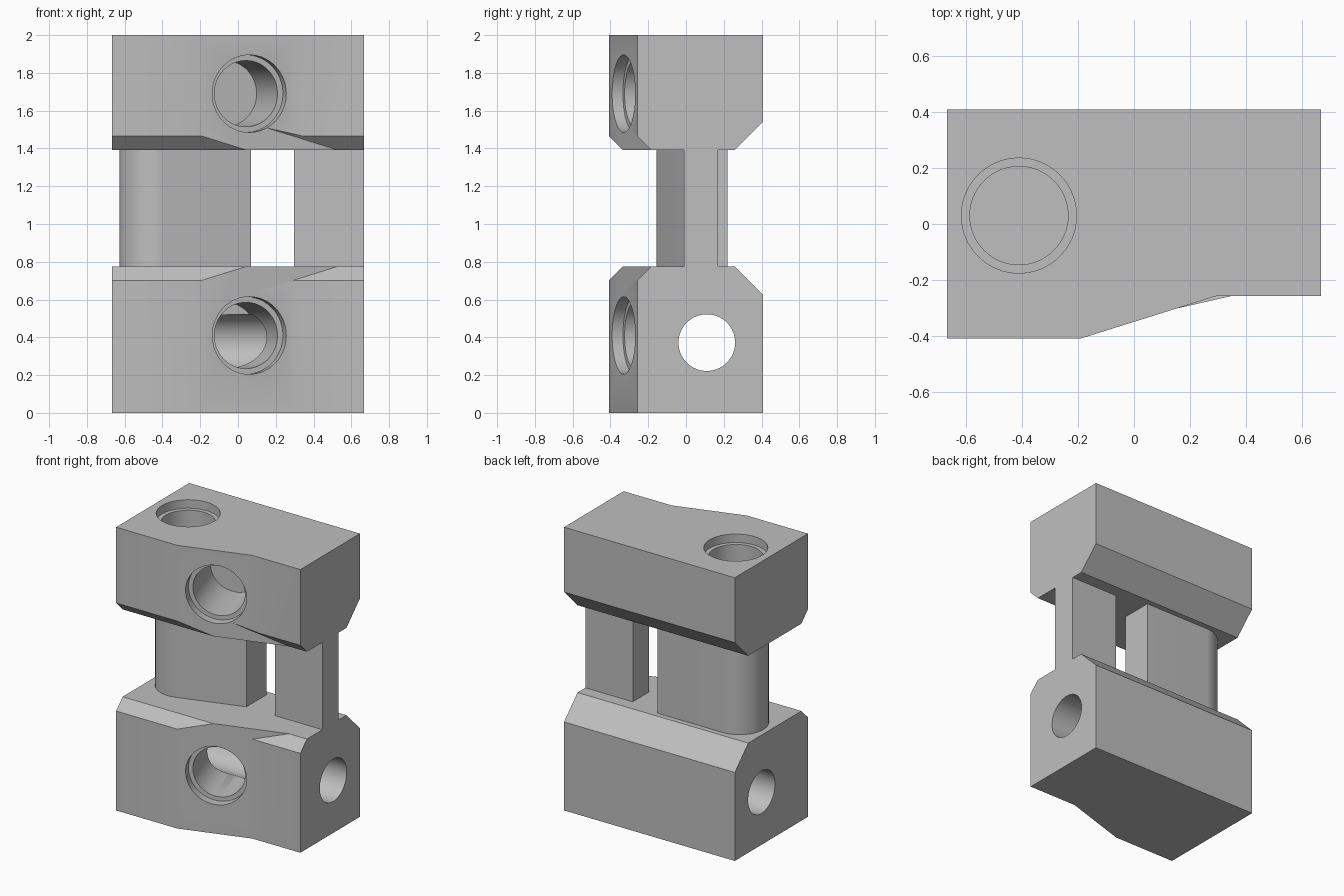
import bpy, bmesh, math
from mathutils import Vector

if "Cube" in bpy.data.objects:
    bpy.data.objects.remove(bpy.data.objects["Cube"])

grey = bpy.data.materials.new("plain grey")
grey.diffuse_color = (0.52, 0.52, 0.52, 1)
grey.use_nodes = True
grey.node_tree.nodes["Principled BSDF"].inputs["Base Color"].default_value = grey.diffuse_color

SLOPE = 0.3125                                   # slant of the angled front face
NORMAL = Vector((SLOPE, -1, 0)).normalized()


def finish(name, bm):
    bmesh.ops.recalc_face_normals(bm, faces=bm.faces)
    mesh = bpy.data.meshes.new(name)
    bm.to_mesh(mesh)
    bm.free()
    mesh.materials.append(grey)
    ob = bpy.data.objects.new(name, mesh)
    bpy.context.collection.objects.link(ob)
    return ob


def prism(name, pts, offset):
    """Extrude a closed 3D outline along an offset."""
    bm = bmesh.new()
    face = bm.faces.new([bm.verts.new(p) for p in pts])
    res = bmesh.ops.extrude_face_region(bm, geom=[face], use_keep_orig=True)
    moved = [v for v in res["geom"] if isinstance(v, bmesh.types.BMVert)]
    bmesh.ops.translate(bm, verts=moved, vec=offset)
    return finish(name, bm)


def rod(start, direction, depth, r, over=0.1):
    """Cylinder cutter reaching depth inward from start, with some overshoot."""
    d = Vector(direction).normalized()
    bm = bmesh.new()
    bmesh.ops.create_cone(bm, cap_ends=True, segments=64, radius1=r, radius2=r,
                          depth=depth + over)
    ob = finish("hole_cutter", bm)
    rot = d.to_track_quat('Z', 'Y').to_matrix().to_4x4()
    rot.translation = Vector(start) + d * (depth - over) / 2
    ob.data.transform(rot)
    return ob


def stepped_hole(start, direction):
    # shallow wide recess plus a deeper narrow bore
    return [rod(start, direction, 0.06, 0.205), rod(start, direction, 0.43, 0.175)]


def smooth(ob):
    bpy.ops.object.select_all(action='DESELECT')
    ob.select_set(True)
    bpy.context.view_layer.objects.active = ob
    bpy.ops.object.shade_smooth_by_angle(angle=math.radians(25))


def cut(ob, cutters):
    for c in cutters:
        c.hide_render = True
        m = ob.modifiers.new("cut", 'BOOLEAN')
        m.operation, m.solver, m.object = 'DIFFERENCE', 'EXACT', c
    bpy.context.view_layer.update()
    dg = bpy.context.evaluated_depsgraph_get()
    mesh = bpy.data.meshes.new_from_object(ob.evaluated_get(dg))
    ob.modifiers.clear()
    ob.data = mesh
    for c in cutters:
        bpy.data.objects.remove(c)
    smooth(ob)


PLAN = [(-0.667, 0.408), (0.667, 0.408), (0.667, -0.257), (0.293, -0.257),
        (-0.19, -0.408), (-0.667, -0.408)]


def block(name, z_out, z_in, holes):
    """Slanted-front block; the edges at z_in are chamfered."""
    s = 1 if z_in > z_out else -1
    ob = prism(name, [(x, y, z_out) for x, y in PLAN], (0, 0, z_in - z_out))
    # long chamfers at the back and at the left front
    wedges = []
    for y, size in ((0.408, 0.15), (-0.408, 0.073)):
        d = math.copysign(1, y)
        section = [(y + d * 0.2, z_in - s * (size + 0.2)), (y - d * (size + 0.1), z_in + s * 0.1),
                   (y + d * 0.2, z_in + s * 0.1)]
        wedges.append(prism("chamfer", [(-1, b, c) for b, c in section], (2, 0, 0)))
    # right front chamfer, stopped by the continued slanted plane
    low, high = z_in - s * 0.173, z_in + s * 0.127
    bm = bmesh.new()
    for x, y, z in ((-0.027, -0.357, low), (1.5, -0.357, low), (-0.027, -0.357, high),
                    (1.5, -0.357, high), (0.933, -0.057, high), (1.5, -0.057, high)):
        bm.verts.new((x, y, z))
    bmesh.ops.convex_hull(bm, input=bm.verts)
    wedges.append(finish("chamfer", bm))
    cut(ob, wedges + holes)
    return ob


# Lower and upper blocks with their holes
front = lambda z: stepped_hole((0.06, -0.33, z), -NORMAL)
block("lower_block", 0, 0.775, front(0.41) + [rod((-1, 0.11, 0.372), (1, 0, 0), 2, 0.15)])
block("upper_block", 2, 1.392, front(1.69) + stepped_hole((-0.41, 0.03, 2), (0, 0, -1)))

# Wide post: rounded left end, slanted front, flat back
cx, cy, r = -0.44, 0.032, 0.188
a0, a1 = math.pi / 2, math.atan2(NORMAL.y, NORMAL.x) + 2 * math.pi
arc = [(cx + r * math.cos(a0 + (a1 - a0) * i / 32), cy + r * math.sin(a0 + (a1 - a0) * i / 32))
       for i in range(33)]
tip = arc[-1]
outline = arc + [(0.07, tip[1] + (0.07 - tip[0]) * SLOPE), (0.07, cy + r)]
smooth(prism("wide_post", [(x, y, 0.775) for x, y in outline], (0, 0, 0.617)))

# Narrow post flush with the right side
prism("narrow_post", [(x, y, 0.775) for x, y in
      ((0.297, -0.01), (0.667, -0.01), (0.667, 0.17), (0.297, 0.17))], (0, 0, 0.617))
